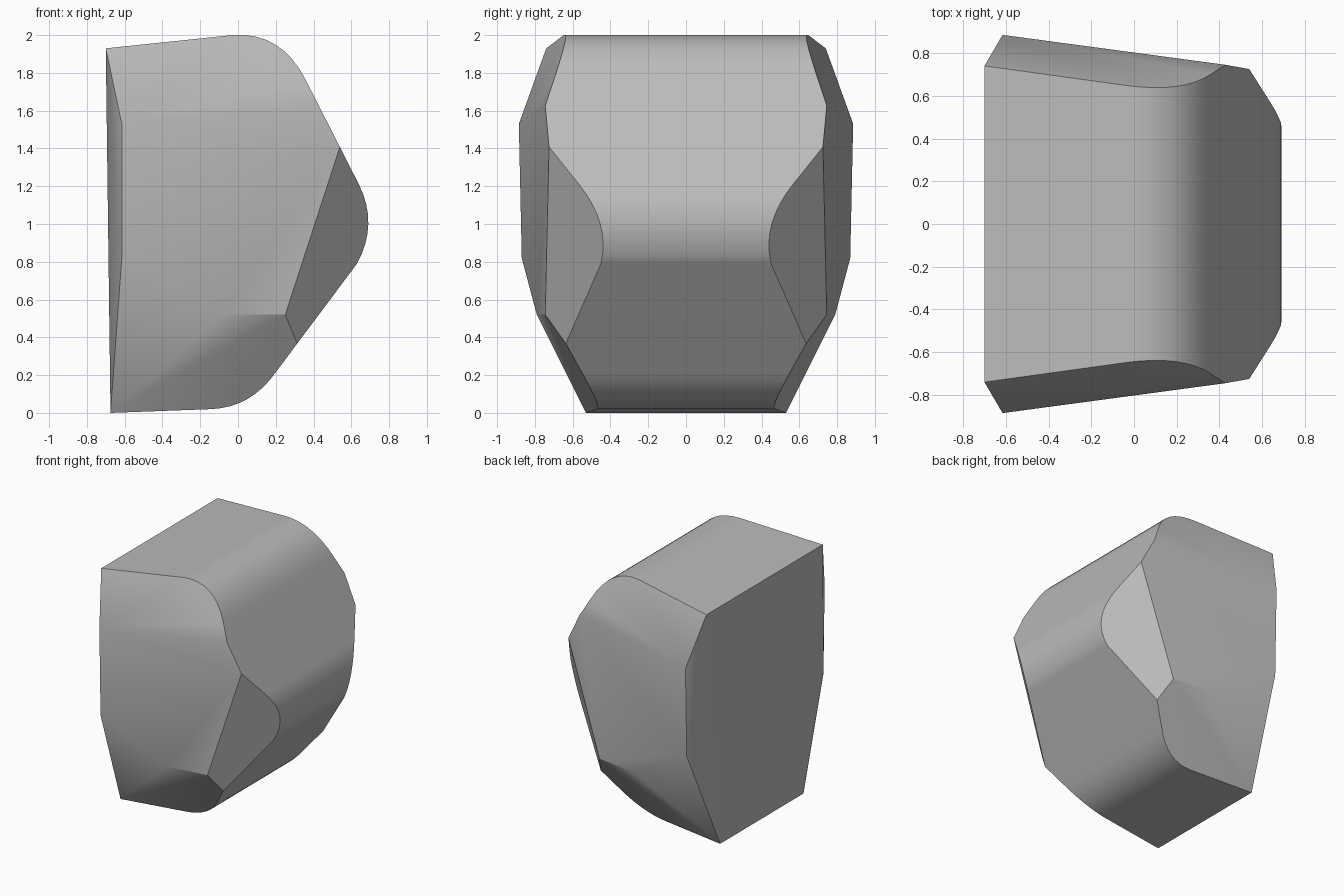
import bpy, bmesh, math
from mathutils import Vector

cube = bpy.data.objects.get("Cube")
if cube:
    bpy.data.objects.remove(cube, do_unlink=True)

stone = bpy.data.materials.new("stone grey")
stone.use_nodes = True
grey = (0.5, 0.5, 0.5, 1)
stone.diffuse_color = grey
stone.node_tree.nodes["Principled BSDF"].inputs["Base Color"].default_value = grey


def rounded(a, corner, b, steps=8):
    """Points of a soft corner between two straight edges."""
    a, corner, b = Vector(a), Vector(corner), Vector(b)
    ts = [i / steps for i in range(steps + 1)]
    return [a * (1 - t) ** 2 + corner * 2 * t * (1 - t) + b * t * t for t in ts]


# Outline in x and z: flat back, soft top, nose and underside
outline = [Vector((-0.70, 1.93))]
outline += rounded((-0.03, 2.0), (0.23, 2.02), (0.36, 1.76))
outline += rounded((0.64, 1.21), (0.745, 1.00), (0.63, 0.79))
outline += rounded((0.20, 0.215), (0.07, 0.03), (-0.14, 0.02))
outline += [Vector((-0.675, 0.0))]

bm = bmesh.new()
face = bm.faces.new([bm.verts.new((p.x, -1, p.y)) for p in outline])
block = bmesh.ops.extrude_face_region(bm, geom=[face])
bmesh.ops.translate(bm, vec=(0, 2, 0),
                    verts=[v for v in block["geom"] if isinstance(v, bmesh.types.BMVert)])

# Landmark corners of one side, shared by the cutting planes
back_top = Vector((-0.70, 0.74, 1.93))
back_high = Vector((-0.615, 0.885, 1.53))
back_low = Vector((-0.615, 0.87, 0.82))
back_foot = Vector((-0.675, 0.53, 0.0))
shoulder = Vector((0.42, 0.745, 1.63))
cheek = Vector((0.54, 0.725, 1.41))
jaw_front = Vector((0.25, 0.745, 0.52))
jaw_back = Vector((-0.08, 0.79, 0.52))
nose = Vector((0.69, 0.46, 1.02))

facets = [
    (back_high, cheek, jaw_front),       # side
    (back_top, back_high, shoulder),     # upper slope
    (back_foot, jaw_back, jaw_front),    # lower slope
    (back_low, jaw_back, back_foot),     # rear lower slope
    (cheek, jaw_front, nose),            # nose chamfer
    (back_top, back_high, back_low),     # rear chamfers
    (back_top, back_low, back_foot),
]
centre = Vector((0, 0, 1))
for side in (1, -1):
    for facet in facets:
        a, b, c = [Vector((p.x, p.y * side, p.z)) for p in facet]
        normal = (b - a).cross(c - a).normalized()
        if normal.dot(centre - a) > 0:
            normal.negate()
        cut = bmesh.ops.bisect_plane(
            bm, geom=bm.verts[:] + bm.edges[:] + bm.faces[:], dist=0.0005,
            plane_co=a, plane_no=normal, clear_outer=True)
        rim = [e for e in cut["geom_cut"] if isinstance(e, bmesh.types.BMEdge)]
        bmesh.ops.holes_fill(bm, edges=[e for e in rim if e.is_boundary], sides=0)

bmesh.ops.remove_doubles(bm, verts=bm.verts[:], dist=0.004)
bmesh.ops.recalc_face_normals(bm, faces=bm.faces[:])

# Smooth faces; keep creases sharp except across the back
for f in bm.faces:
    f.smooth = True
for e in bm.edges:
    rear = all(f.normal.x < -0.7 for f in e.link_faces)
    e.smooth = rear or e.calc_face_angle(0) < math.radians(29)

mesh = bpy.data.meshes.new("stone_block")
bm.to_mesh(mesh)
bm.free()
mesh.materials.append(stone)
stone_block = bpy.data.objects.new("stone_block", mesh)
bpy.context.collection.objects.link(stone_block)

# Broad faces keep an even shade
weighted = stone_block.modifiers.new("even shading", "WEIGHTED_NORMAL")
weighted.keep_sharp = True
